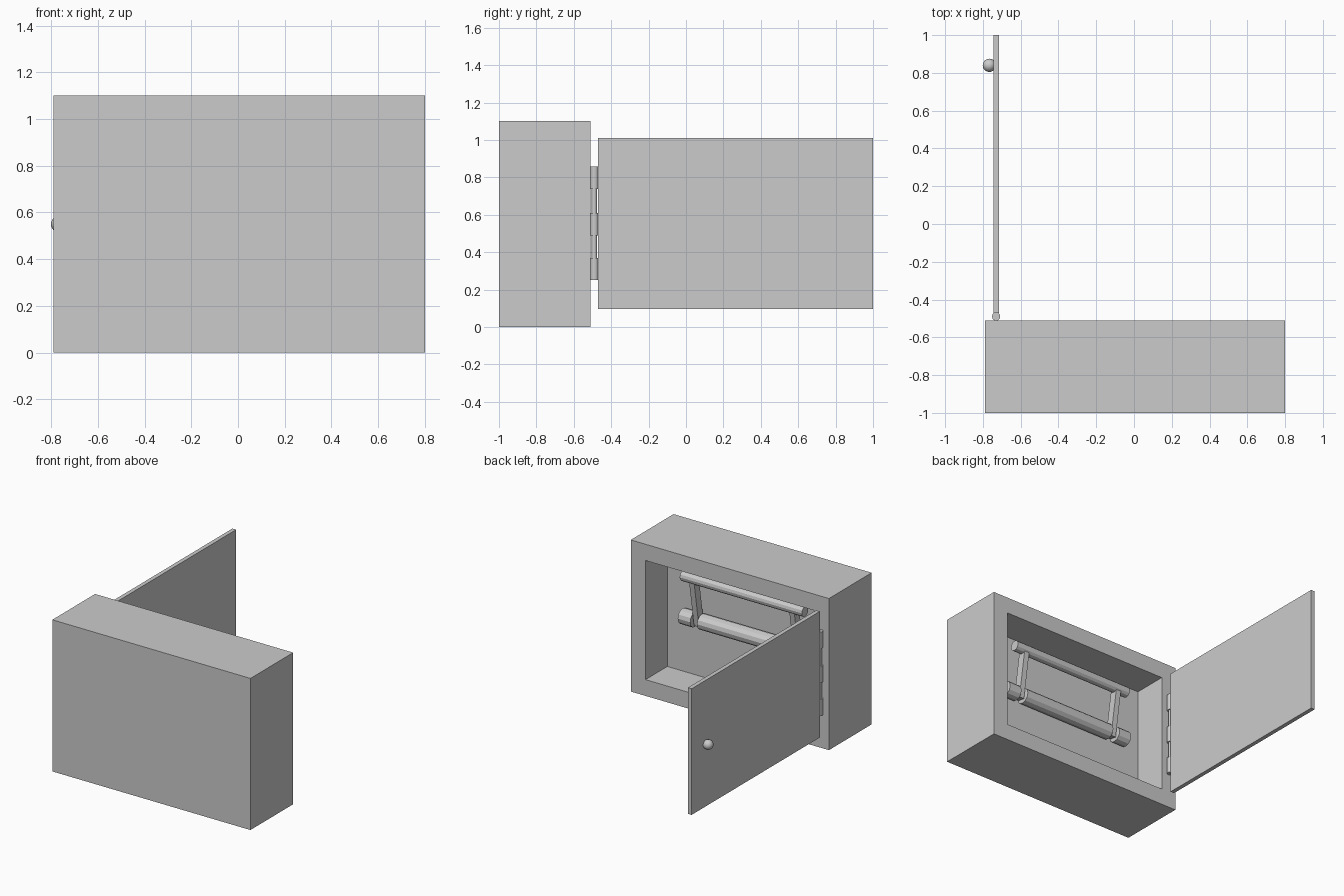
import bpy, bmesh
from mathutils import Vector

if "Cube" in bpy.data.objects:
    bpy.data.objects.remove(bpy.data.objects["Cube"])


def box(name, lo, hi):
    lo, hi = Vector(lo), Vector(hi)
    bpy.ops.mesh.primitive_cube_add(size=1, location=(lo + hi) / 2)
    o = bpy.context.object
    o.name = name
    o.scale = hi - lo
    bpy.ops.object.transform_apply(location=True, rotation=True, scale=True)
    return o


def bar(name, a, b, r, sides=12):
    a, b = Vector(a), Vector(b)
    bpy.ops.mesh.primitive_cylinder_add(vertices=sides, radius=r, depth=(b - a).length,
                                        location=(a + b) / 2)
    o = bpy.context.object
    o.name = name
    o.rotation_euler = (b - a).to_track_quat('Z', 'Y').to_euler()
    return o


# Cabinet with a recess opening toward +y
cabinet = box("cabinet", (-0.79, -1, 0), (0.80, -0.51, 1.10))
bm = bmesh.new()
bm.from_mesh(cabinet.data)
bm.normal_update()
face = [f for f in bm.faces if f.normal.y > 0.9]
bmesh.ops.inset_individual(bm, faces=face, thickness=0.118, use_even_offset=True)
inner = bmesh.ops.extrude_discrete_faces(bm, faces=face)["faces"][0]
bmesh.ops.translate(bm, verts=inner.verts[:], vec=(0, -0.25, 0))
bm.to_mesh(cabinet.data)
bm.free()

# Open door and its knob
box("door", (-0.745, -0.47, 0.095), (-0.715, 1.0, 1.01))
bpy.ops.mesh.primitive_uv_sphere_add(segments=24, ring_count=12, radius=0.035,
                                     location=(-0.766, 0.84, 0.55))
knob = bpy.context.object
knob.name = "knob"
bpy.ops.object.shade_smooth()

# Hinge: thin pin with three knuckles
bar("hinge_pin", (-0.73, -0.49, 0.26), (-0.73, -0.49, 0.85), 0.014)
for i, z in enumerate((0.25, 0.49, 0.738)):
    bar(f"hinge_knuckle_{i + 1}", (-0.73, -0.49, z), (-0.73, -0.49, z + 0.12), 0.022)

# Upper bar and segmented lower roller inside the recess
UY, UZ, LY, LZ = -0.664, 0.867, -0.717, 0.543
bar("upper_bar", (-0.49, UY, UZ), (0.49, UY, UZ), 0.037)
bar("lower_roller", (-0.375, LY, LZ), (0.375, LY, LZ), 0.055)

# Side stubs and the tilted arms joining bar and roller
for side, s in (("left", -1), ("right", 1)):
    bar(f"{side}_roller_stub", (s * 0.43, LY, LZ), (s * 0.53, LY, LZ), 0.055)
    a, b = Vector((s * 0.402, LY, LZ)), Vector((s * 0.402, UY, UZ))
    d = (b - a).normalized()
    a = a - d * 0.03
    arm = box(f"{side}_arm", (-0.02, -0.028, 0), (0.02, 0.028, (b - a).length))
    arm.location = a
    arm.rotation_euler = Vector((0, 0, 1)).rotation_difference(d).to_euler()
